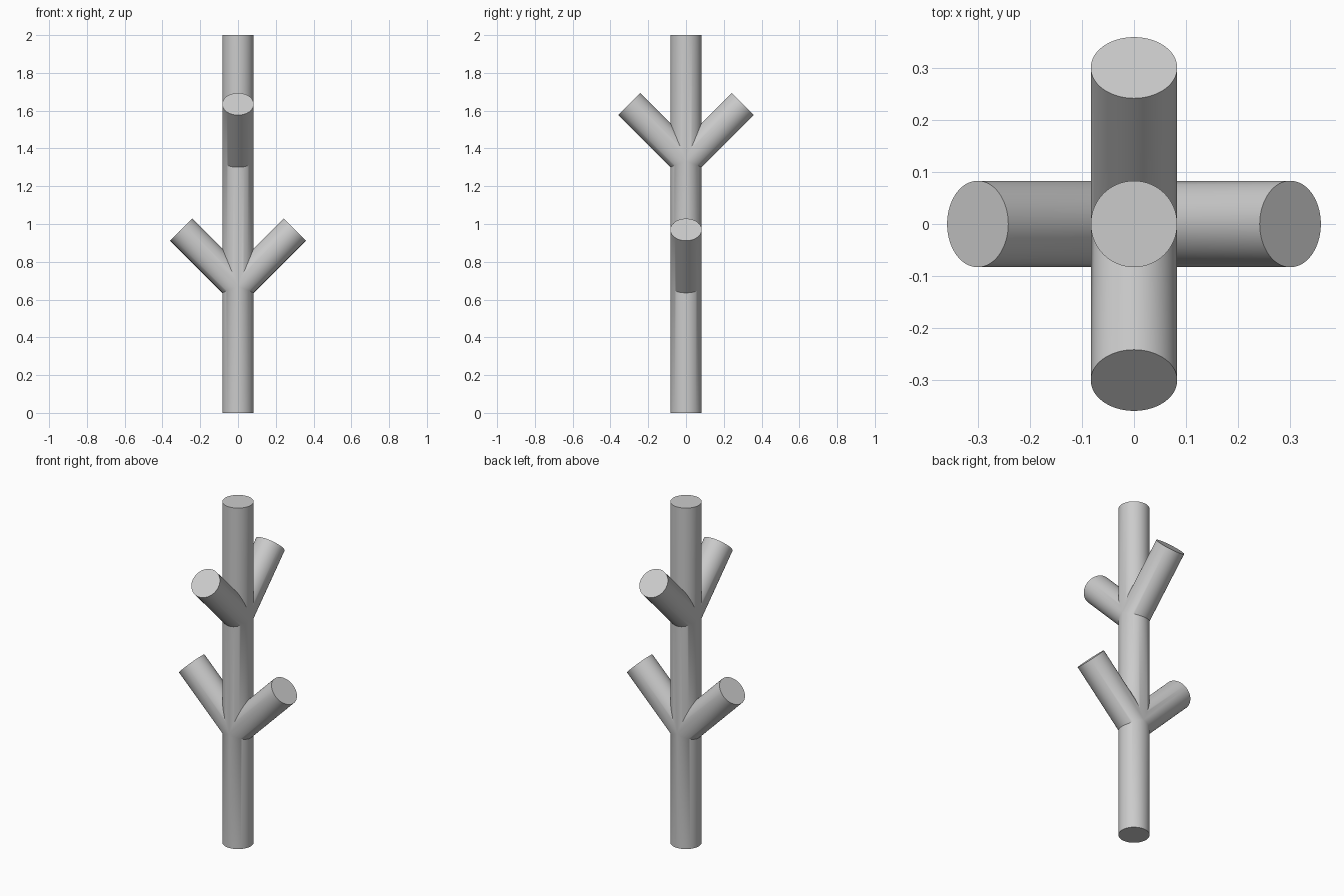
import bpy
import math
from mathutils import Vector

cube = bpy.data.objects.get("Cube")
if cube:
    bpy.data.objects.remove(cube, do_unlink=True)

RADIUS = 0.083
HEIGHT = 2.0
REACH = 0.30          # sideways distance to the centre of a branch tip

grey = bpy.data.materials.new("plain grey")
grey.use_nodes = True
colour = (0.6, 0.6, 0.6, 1)
grey.diffuse_color = colour
grey.node_tree.nodes["Principled BSDF"].inputs["Base Color"].default_value = colour


def rod(name, start, end):
    """Capped cylinder running from start to end."""
    start, end = Vector(start), Vector(end)
    axis = end - start
    bpy.ops.mesh.primitive_cylinder_add(
        vertices=64, radius=RADIUS, depth=axis.length, location=(start + end) / 2)
    obj = bpy.context.object
    obj.name = name
    obj.rotation_euler = axis.to_track_quat("Z", "Y").to_euler()
    obj.data.materials.append(grey)
    return obj


# Upright trunk
trunk = rod("trunk", (0, 0, 0), (0, 0, HEIGHT))

# Two opposed pairs of branches rising at 45 degrees
branches = []
for side in (1, -1):
    word = "left" if side > 0 else "right"
    branches.append(rod("lower_branch_" + word, (0, 0, 0.67), (side * REACH, 0, 0.67 + REACH)))
    word = "back" if side > 0 else "front"
    branches.append(rod("upper_branch_" + word, (0, 0, 1.335), (0, side * REACH, 1.335 + REACH)))

# Merge the branches into the trunk
for branch in branches:
    union = trunk.modifiers.new("join " + branch.name, "BOOLEAN")
    union.operation = "UNION"
    union.solver = "EXACT"
    union.object = branch
bpy.ops.object.select_all(action="DESELECT")
trunk.select_set(True)
bpy.context.view_layer.objects.active = trunk
for modifier in list(trunk.modifiers):
    bpy.ops.object.modifier_apply(modifier=modifier.name)
for branch in branches:
    bpy.data.objects.remove(branch, do_unlink=True)

trunk.name = "branched_post"
bpy.ops.object.shade_smooth_by_angle(angle=math.radians(30))
